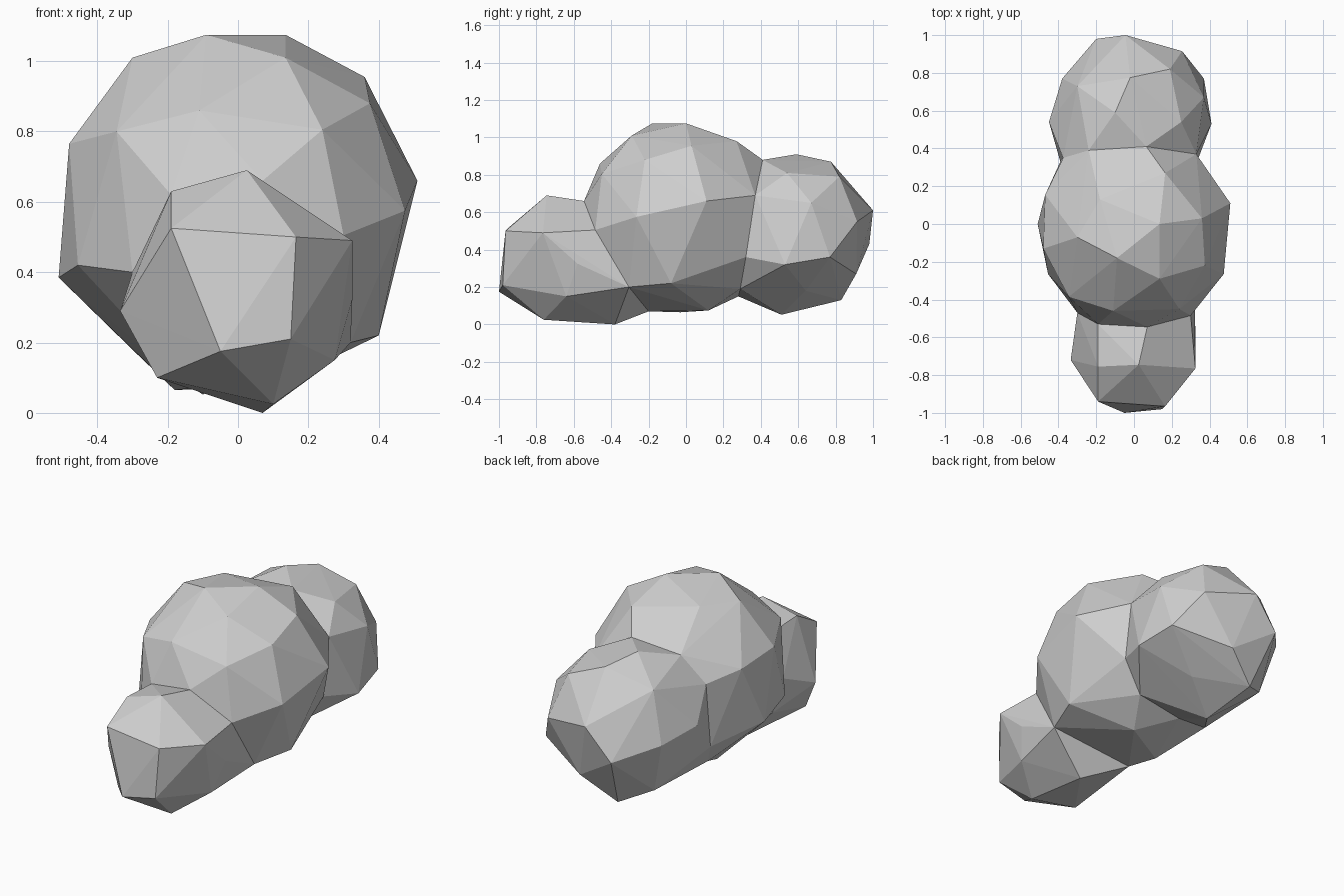
import bpy, bmesh
from mathutils import Vector

stone = bpy.data.materials.new("light grey stone")
stone.diffuse_color = (0.62, 0.62, 0.62, 1)

# corners shared by neighbouring boulders, along their seams
back_seam = [(0.065, 0.41, 0.88), (0.33, 0.37, 0.69), (0.33, 0.32, 0.36),
             (0.2, 0.29, 0.19), (-0.09, 0.28, 0.15), (-0.24, 0.39, 0.85),
             (-0.375, 0.35, 0.7), (-0.39, 0.33, 0.33), (-0.31, 0.24, 0.19)]
front_seam = [(-0.19, -0.53, 0.62), (0.07, -0.545, 0.66), (0.30, -0.485, 0.505),
              (-0.30, -0.47, 0.40), (0.32, -0.305, 0.2), (-0.13, -0.2, 0.07)]


def boulder(name, centre, radii, corners, clear=0.5):
    """Faceted ball: chiselled corners, with icosphere points filling the gaps."""
    c = Vector(centre)
    bm = bmesh.new()
    bmesh.ops.create_icosphere(bm, subdivisions=2, radius=1)
    chisel = [Vector(p) for p in corners]
    unit = [Vector([(p[i] - c[i]) / radii[i] for i in range(3)]) for p in chisel]
    fill = [c + Vector([v.co[i] * radii[i] * 0.95 for i in range(3)])
            for v in bm.verts if all(v.co.angle(u) >= clear for u in unit)]
    bm.clear()
    for p in fill + chisel:
        bm.verts.new(p)
    bmesh.ops.convex_hull(bm, input=bm.verts[:])
    loose = [v for v in bm.verts if not v.link_faces]
    bmesh.ops.delete(bm, geom=loose, context='VERTS')
    bmesh.ops.recalc_face_normals(bm, faces=bm.faces[:])
    mesh = bpy.data.meshes.new(name)
    bm.to_mesh(mesh)
    bm.free()
    mesh.materials.append(stone)
    bpy.context.collection.objects.link(bpy.data.objects.new(name, mesh))


# large middle boulder
boulder("middle_boulder", (0, -0.06, 0.57), (0.5, 0.5, 0.5), [
    (-0.09, -0.18, 1.075), (0.135, 0, 1.075), (0.135, -0.29, 1.01),
    (0.36, 0.03, 0.955), (0.165, 0.27, 0.98), (-0.30, -0.07, 1.01),
    (-0.18, 0.13, 1.02), (0.375, -0.22, 0.88), (0.24, -0.45, 0.805),
    (-0.11, -0.46, 0.86), (-0.345, -0.385, 0.8), (-0.47, 0.155, 0.74),
    (-0.48, -0.13, 0.765), (0.51, 0.11, 0.66), (0.475, -0.265, 0.575),
    (-0.455, -0.265, 0.42), (-0.51, 0, 0.385), (0.40, -0.08, 0.22),
    (-0.18, -0.03, 0.065), (0.1, 0.12, 0.075), (-0.29, 0.15, 0.17)]
    + back_seam + front_seam)

# small front boulder
boulder("front_boulder", (0, -0.62, 0.33), (0.31, 0.36, 0.32), [
    (0.025, -0.745, 0.69), (-0.19, -0.755, 0.63), (-0.19, -0.94, 0.525),
    (0.165, -0.965, 0.50), (0.325, -0.765, 0.49), (0.15, -0.98, 0.21),
    (-0.05, -1.0, 0.175), (-0.335, -0.72, 0.29), (-0.23, -0.78, 0.10),
    (0.10, -0.76, 0.025), (0.07, -0.38, 0), (0.325, -0.58, 0.325),
    (0.275, -0.64, 0.15), (-0.28, -0.4, 0.22)] + front_seam, 0.7)

# back boulder
boulder("back_boulder", (-0.02, 0.58, 0.48), (0.41, 0.40, 0.42), [
    (-0.02, 0.775, 0.87), (-0.10, 0.59, 0.91), (0.19, 0.82, 0.79),
    (0.25, 0.54, 0.81), (0.37, 0.67, 0.65), (0.255, 0.915, 0.55),
    (-0.045, 1.0, 0.61), (-0.2, 0.98, 0.43), (-0.30, 0.73, 0.79),
    (0.37, 0.77, 0.36), (0.41, 0.53, 0.32), (-0.38, 0.77, 0.5),
    (-0.45, 0.54, 0.55), (-0.14, 0.83, 0.13), (-0.3, 0.72, 0.2),
    (-0.10, 0.51, 0.052), (0.12, 0.64, 0.18), (0.05, 0.91, 0.27)]
    + back_seam, 0.55)
